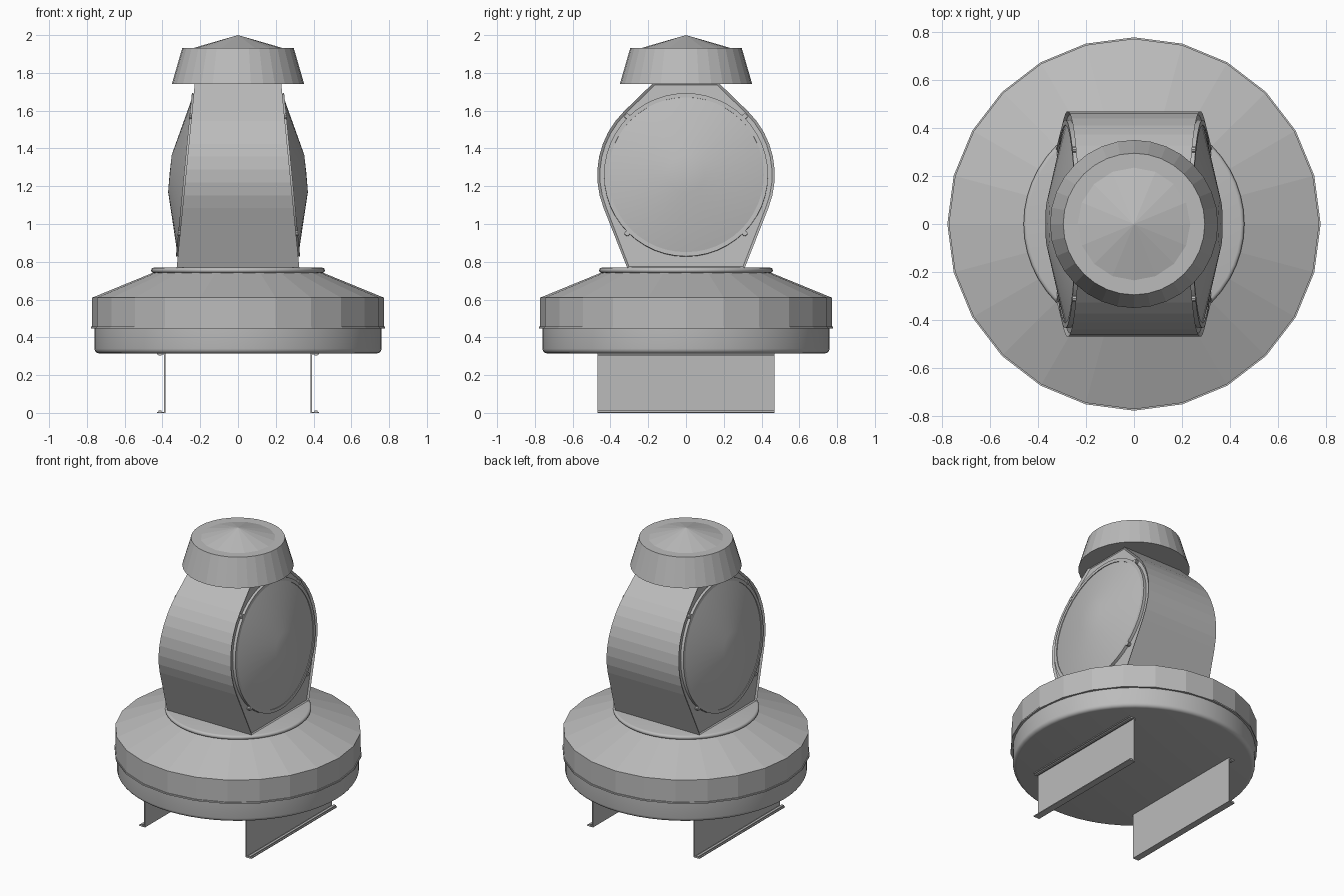
import bpy, bmesh, math
from mathutils import Matrix, Vector

if "Cube" in bpy.data.objects:
    bpy.data.objects.remove(bpy.data.objects["Cube"])

grey = bpy.data.materials.new("sheet metal grey")
grey.diffuse_color = (0.5, 0.5, 0.5, 1)
grey.use_nodes = True
grey.node_tree.nodes["Principled BSDF"].inputs["Base Color"].default_value = grey.diffuse_color


def finish(name, bm, smooth=None):
    bmesh.ops.remove_doubles(bm, verts=bm.verts, dist=1e-5)
    bmesh.ops.recalc_face_normals(bm, faces=bm.faces)
    me = bpy.data.meshes.new(name)
    bm.to_mesh(me)
    bm.free()
    me.materials.append(grey)
    ob = bpy.data.objects.new(name, me)
    bpy.context.collection.objects.link(ob)
    if smooth:
        bpy.ops.object.select_all(action='DESELECT')
        bpy.context.view_layer.objects.active = ob
        ob.select_set(True)
        bpy.ops.object.shade_smooth_by_angle(angle=math.radians(smooth))
    return ob


def lathe(name, profile, sides, smooth=None, closed=False, matrix=None):
    """Spin (radius, height) points round the z axis."""
    bm = bmesh.new()
    vs = [bm.verts.new((r, 0, z)) for r, z in profile]
    pairs = list(zip(vs, vs[1:])) + ([(vs[-1], vs[0])] if closed else [])
    edges = [bm.edges.new(p) for p in pairs]
    bmesh.ops.spin(bm, geom=vs + edges, cent=(0, 0, 0), axis=(0, 0, 1),
                   angle=math.tau, steps=sides, use_duplicate=False)
    if matrix:
        bm.transform(matrix)
    return finish(name, bm, smooth)


def box(name, lo, hi):
    bm = bmesh.new()
    bmesh.ops.create_cube(bm, size=1)
    for v in bm.verts:
        v.co = Vector([lo[i] if v.co[i] < 0 else hi[i] for i in range(3)])
    return finish(name, bm)


# Base pan with rounded bottom edge
corner = [(0.735 + 0.025 * math.sin(t * math.pi / 8), 0.34 - 0.025 * math.cos(t * math.pi / 8))
          for t in range(5)]
lathe("base_pan", [(0, 0.315)] + corner + [(0.76, 0.455), (0, 0.455)], 64, 40)

# Faceted drum cover, cone shoulder and its bottom lip
lathe("drum_cover", [(0, 0.455), (0.772, 0.455), (0.772, 0.61), (0.45, 0.742), (0, 0.742)], 24)
lathe("drum_lip", [(0.755, 0.448), (0.778, 0.448), (0.778, 0.458), (0.755, 0.458)], 24, closed=True)

# Rolled collar under the tower
roll = [(0.445 + 0.015 * math.sin(t * math.pi / 6), 0.755 - 0.014 * math.cos(t * math.pi / 6))
        for t in range(7)]
lathe("collar", [(0, 0.741)] + roll + [(0, 0.769)], 48, 40)

# Tower: rounded profile in y-z, tapering in x towards the top
CZ, R = 1.26, 0.47
TILT = 0.095 / 0.97
half_x = lambda z: 0.325 - (z - 0.765) * TILT
arc = [math.radians(-21.8 + 67.6 * i / 8) for i in range(9)]
side = [(0.31, 0.765)] + [(R * math.cos(a), CZ + R * math.sin(a)) for a in arc] + [(0.17, 1.75)]
outline = side + [(-y, z) for y, z in reversed(side)]
bm = bmesh.new()
loops = [[bm.verts.new((s * half_x(z), y, z)) for y, z in outline] for s in (1, -1)]
panels = [bm.faces.new(loop) for loop in loops]
n = len(outline)
for i in range(n):
    j = (i + 1) % n
    bm.faces.new((loops[0][i], loops[0][j], loops[1][j], loops[1][i]))
bmesh.ops.recalc_face_normals(bm, faces=bm.faces)
bmesh.ops.inset_individual(bm, faces=panels, thickness=0.014, depth=-0.01)
finish("tower", bm)

# Bulged round side covers with rim and clips, on the tilted panels
for s, label in ((1, "right"), (-1, "left")):
    normal = Vector((s, 0, TILT)).normalized()
    yaxis = Vector((0, 1, 0))
    xaxis = yaxis.cross(normal)
    rot = Matrix((xaxis, yaxis, normal)).transposed().to_4x4()
    place = Matrix.Translation((s * half_x(CZ), 0, CZ)) @ rot
    lathe(label + "_cover", [(0.418, -0.015), (0.418, 0.004), (0.1, 0.084), (0, 0.086)], 16 * 2,
          25, matrix=place)
    lathe(label + "_cover_rim", [(0.412, -0.015), (0.412, 0.01), (0.434, 0.01), (0.434, -0.015)],
          48, 30, closed=True, matrix=place)
    for k in range(4):
        a = math.radians(45 + 90 * k)
        spot = place @ Matrix.Translation((0.44 * math.cos(a), 0.44 * math.sin(a), -0.015))
        lathe(label + "_clip", [(0.014, 0), (0.014, 0.027), (0, 0.027)], 10, matrix=spot)

# Chimney cap with a shallow cone on top
lathe("cap_skirt", [(0, 1.742), (0.35, 1.742), (0.295, 1.932), (0.23, 1.932)], 32)
lathe("cap_cone", [(0.235, 1.932), (0, 2.0)], 16)

# Two channel-shaped legs with outward flanges and lips
for s, label in ((1, "right"), (-1, "left")):
    def strip(part, x0, x1, z0, z1):
        a, b = sorted((s * x0, s * x1))
        box(label + part, (a, -0.468, z0), (b, 0.468, z1))
    strip("_leg_web", 0.384, 0.392, 0, 0.316)
    strip("_leg_foot", 0.384, 0.43, 0, 0.006)
    strip("_leg_top_flange", 0.384, 0.43, 0.31, 0.316)
    strip("_leg_foot_lip", 0.404, 0.421, 0.004, 0.013)
    strip("_leg_top_lip", 0.404, 0.421, 0.303, 0.312)
